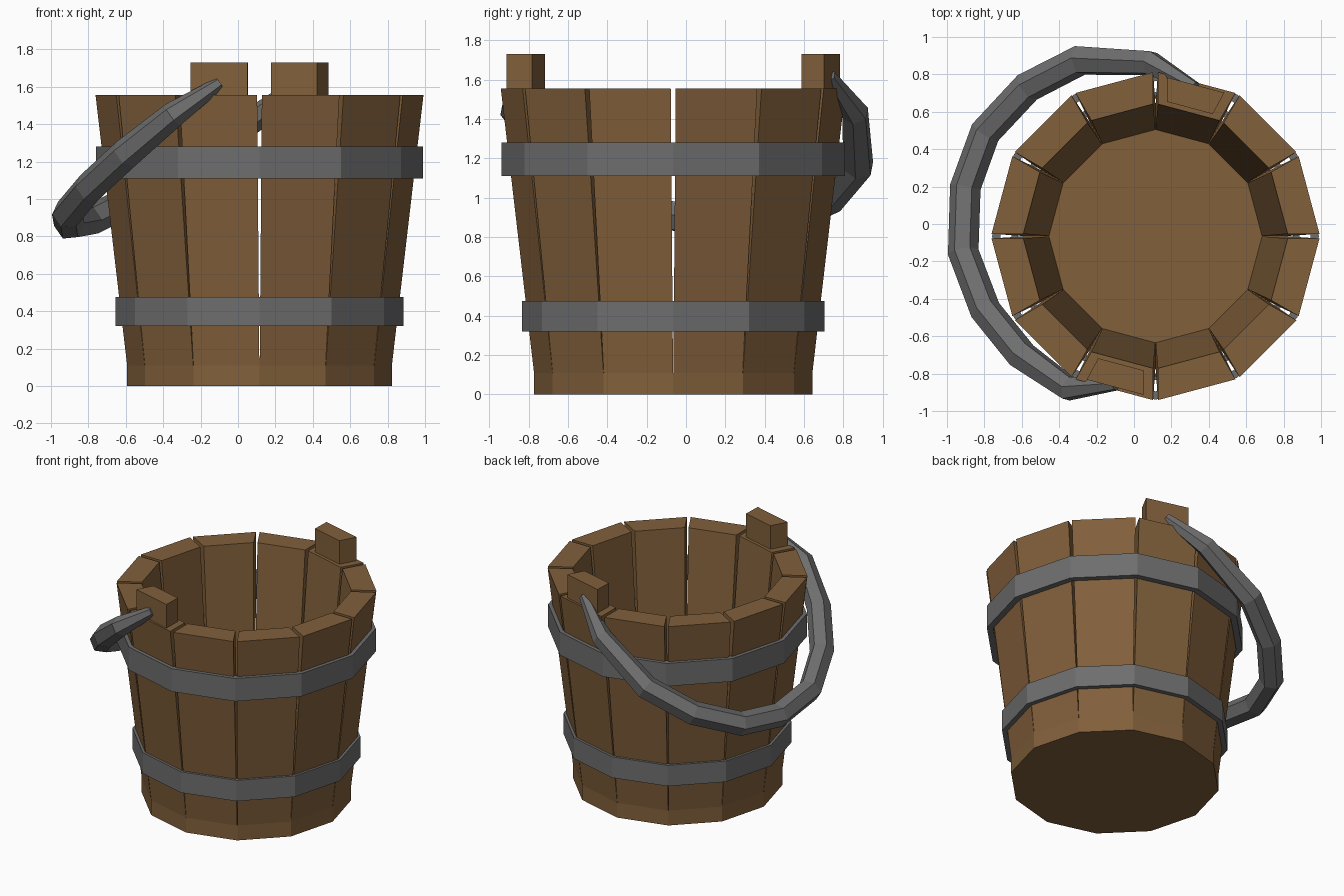
import bpy, bmesh, math
from mathutils import Vector

cube = bpy.data.objects.get("Cube")
if cube:
    bpy.data.objects.remove(cube)

SIDES = 12
STEP = 2 * math.pi / SIDES
AXIS = Vector((0.115, -0.065, 0))      # centre line of the bucket
BASE_TOP, RIM = 0.11, 1.555


def material(name, rgb):
    m = bpy.data.materials.new(name)
    m.use_nodes = True
    m.diffuse_color = (*rgb, 1)
    m.node_tree.nodes["Principled BSDF"].inputs["Base Color"].default_value = (*rgb, 1)
    return m


wood = material("brown wood", (0.22, 0.115, 0.043))
iron = material("dark iron", (0.155, 0.155, 0.155))


def finish(name, bm, mat):
    bmesh.ops.recalc_face_normals(bm, faces=bm.faces)
    mesh = bpy.data.meshes.new(name)
    bm.to_mesh(mesh)
    bm.free()
    mesh.materials.append(mat)
    obj = bpy.data.objects.new(name, mesh)
    bpy.context.collection.objects.link(obj)
    return obj


def loft(name, rings, mat, closed=False):
    """Skin equal-sized point rings; cap the ends unless the loft is closed."""
    bm = bmesh.new()
    loops = [[bm.verts.new(p) for p in ring] for ring in rings]
    pairs = list(zip(loops, loops[1:]))
    if closed:
        pairs.append((loops[-1], loops[0]))
    else:
        bm.faces.new(loops[0])
        bm.faces.new(loops[-1])
    n = len(rings[0])
    for a, b in pairs:
        for i in range(n):
            j = (i + 1) % n
            bm.faces.new((a[i], a[j], b[j], b[i]))
    return finish(name, bm, mat)


def polygon(radius, z):
    return [AXIS + Vector((radius * math.cos(i * STEP), radius * math.sin(i * STEP), z))
            for i in range(SIDES)]


def wedge(angle, r_in, r_out, w_in, w_out, z):
    """Trapezoid across one stave: apothem radii and half widths."""
    out = Vector((math.cos(angle), math.sin(angle), 0))
    side = Vector((-out.y, out.x, 0))
    up = AXIS + Vector((0, 0, z))
    return [up + out * r + side * w for r, w in
            ((r_in, -w_in), (r_out, -w_out), (r_out, w_out), (r_in, w_in))]


def stave_ring(angle, r_in, r_out, gap, z):
    c, s = math.cos(STEP / 2), math.sin(STEP / 2)
    return wedge(angle, r_in * c, r_out * c, r_in * s - gap, r_out * s - gap, z)


# Solid base, which is also the floor inside
loft("base", [polygon(0.708, 0), polygon(0.708, BASE_TOP)], wood)

# Flared staves, with gaps that widen toward the rim
for k in range(SIDES):
    a = (k + 0.5) * STEP
    loft("stave_%d" % (k + 1),
         [stave_ring(a, 0.57, 0.708, 0.001, BASE_TOP),
          stave_ring(a, 0.71, 0.88, 0.013, RIM)], wood)

# Raised handle blocks on two opposite staves
TILT = math.radians(75)
for name, a in (("back_block", TILT), ("front_block", TILT + math.pi)):
    loft(name, [wedge(a, 0.71, 0.836, 0.127, 0.157, z) for z in (RIM - 0.01, 1.73)], wood)

# Iron hoops
for name, r_in, r_out, z0, z1 in (("lower_hoop", 0.735, 0.77, 0.32, 0.475),
                                  ("upper_hoop", 0.83, 0.874, 1.11, 1.28)):
    loft(name, [polygon(r_in, z0), polygon(r_out, z0),
                polygon(r_out, z1), polygon(r_in, z1)], iron, closed=True)

# Drooping handle: (along pivot line, away from it) in its tilted plane
along = Vector((math.cos(TILT), math.sin(TILT), 0))
away = Vector((-along.y, along.x, -0.72))
normal = along.cross(away).normalized()
path = [(0.82, 0), (0.887, 0.264), (0.803, 0.634), (0.591, 0.868), (0.30, 1.023),
        (-0.01, 1.05), (-0.348, 0.971), (-0.617, 0.777), (-0.80, 0.526),
        (-0.907, 0.235), (-0.82, 0)]
points = [AXIS + Vector((0, 0, 1.62)) + along * u + away * d for u, d in path]
rings = []
last = len(points) - 1
for i, p in enumerate(points):
    tangent = (points[min(i + 1, last)] - points[max(i - 1, 0)]).normalized()
    radial = normal.cross(tangent)
    r = 0.035 if i in (0, last) else 0.07 if i in (1, last - 1) else 0.083
    rings.append([p + r * (math.sin(t) * radial + math.cos(t) * normal)
                  for t in (j * math.pi / 3 for j in range(6))])
loft("handle", rings, iron)
